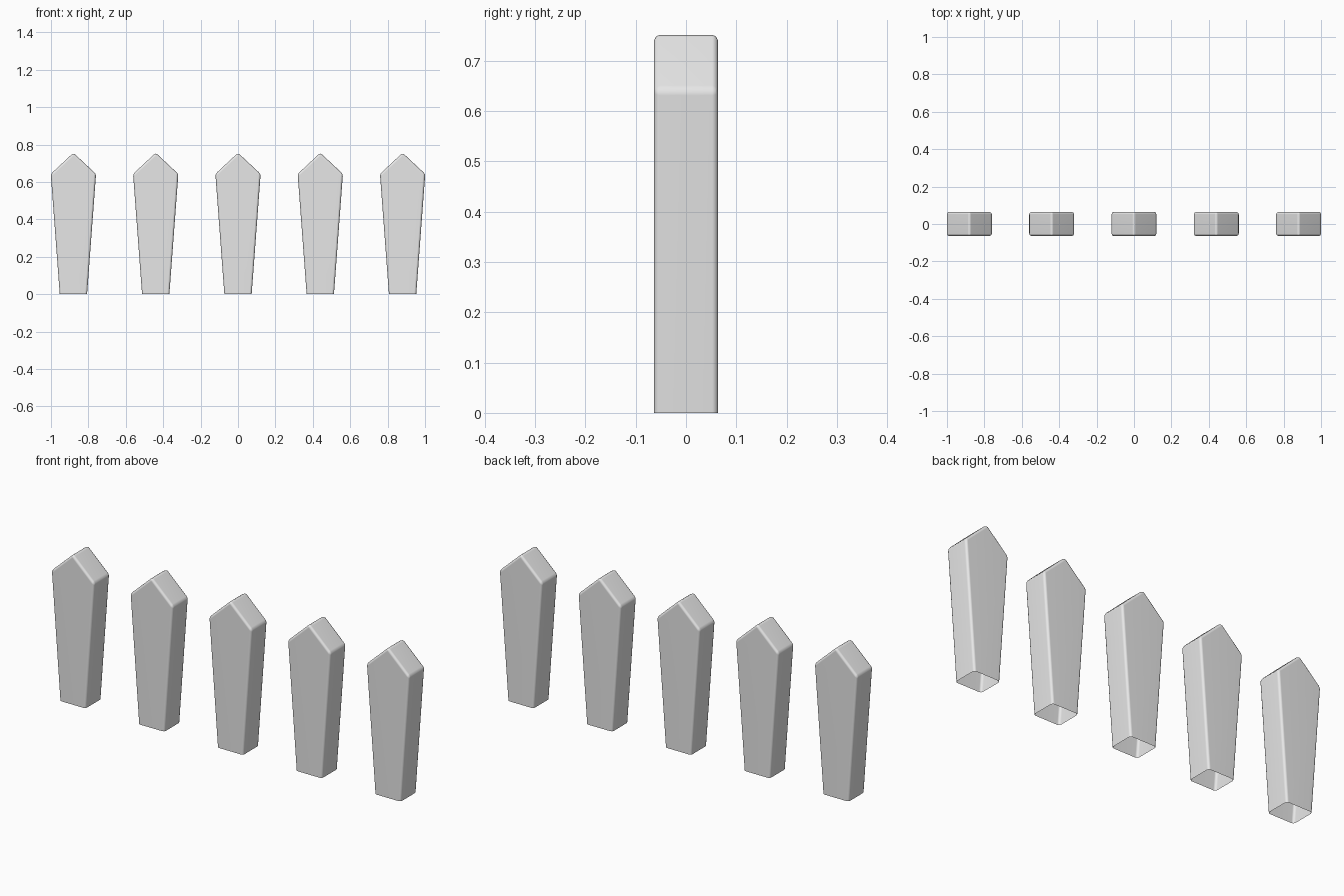
import bpy, bmesh, math

cube = bpy.data.objects.get("Cube")
if cube:
    bpy.data.objects.remove(cube, do_unlink=True)

# Plain grey paint
grey = bpy.data.materials.new("light_grey")
grey.use_nodes = True
colour = (0.8, 0.8, 0.8, 1)
grey.diffuse_color = colour
grey.node_tree.nodes["Principled BSDF"].inputs["Base Color"].default_value = colour

COUNT, SPACING = 5, 0.44
HALF_DEPTH = 0.064
BEVEL = 0.012
# Picket outline: narrow foot, wide shoulders, pointed top
OUTLINE = [(-0.073, 0), (0.073, 0), (0.121, 0.643), (0, 0.756), (-0.121, 0.643)]


def make_picket(name, x):
    bm = bmesh.new()
    front = bm.faces.new([bm.verts.new((px, -HALF_DEPTH, pz)) for px, pz in OUTLINE])
    extruded = bmesh.ops.extrude_face_region(bm, geom=[front], use_keep_orig=True)
    moved = [v for v in extruded["geom"] if isinstance(v, bmesh.types.BMVert)]
    bmesh.ops.translate(bm, verts=moved, vec=(0, 2 * HALF_DEPTH, 0))
    bmesh.ops.recalc_face_normals(bm, faces=bm.faces)

    # Open foot, softened edges everywhere else
    foot = [f for f in bm.faces if all(v.co.z < 0.001 for v in f.verts)]
    bmesh.ops.delete(bm, geom=foot, context="FACES")
    edges = [e for e in bm.edges if e.is_manifold]
    bmesh.ops.bevel(bm, geom=edges, offset=BEVEL, offset_type="OFFSET",
                    segments=2, profile=0.5, affect="EDGES")
    bmesh.ops.recalc_face_normals(bm, faces=bm.faces)

    mesh = bpy.data.meshes.new(name)
    bm.to_mesh(mesh)
    bm.free()
    mesh.materials.append(grey)
    obj = bpy.data.objects.new(name, mesh)
    obj.location.x = x
    bpy.context.collection.objects.link(obj)

    # Smooth bevels with flat main faces
    mesh.shade_smooth()
    weighted = obj.modifiers.new("flat_faces", "WEIGHTED_NORMAL")
    weighted.keep_sharp = True
    return obj


# Row of evenly spaced pickets
for i in range(COUNT):
    make_picket(f"picket_{i + 1}", (i - (COUNT - 1) / 2) * SPACING)
